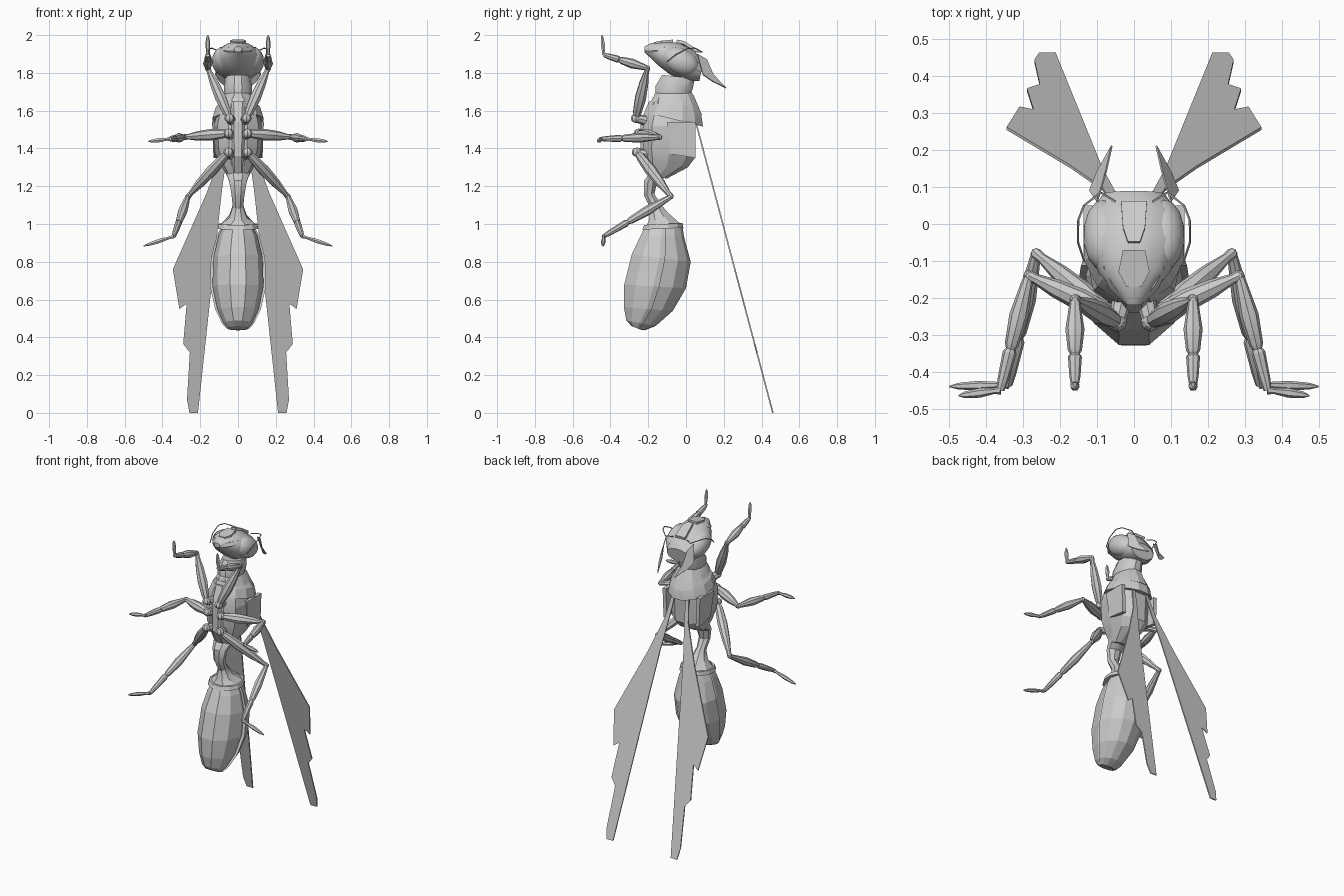
import bpy, bmesh, math
from mathutils import Vector, Matrix

grey = bpy.data.materials.new("body_grey")
grey.diffuse_color = (0.6, 0.6, 0.6, 1)


def finish(name, bm, smooth=0, mirror=False):
    if mirror:  # copy the part to the -x side
        geo = bmesh.ops.duplicate(bm, geom=bm.verts[:] + bm.edges[:] + bm.faces[:])["geom"]
        for v in geo:
            if isinstance(v, bmesh.types.BMVert):
                v.co.x *= -1
    bmesh.ops.recalc_face_normals(bm, faces=bm.faces[:])
    me = bpy.data.meshes.new(name)
    bm.to_mesh(me)
    bm.free()
    me.materials.append(grey)
    ob = bpy.data.objects.new(name, me)
    bpy.context.collection.objects.link(ob)
    if smooth:
        bpy.ops.object.select_all(action='DESELECT')
        ob.select_set(True)
        bpy.context.view_layer.objects.active = ob
        bpy.ops.object.shade_smooth_by_angle(angle=math.radians(smooth))
    return ob


def skin(bm, rings):
    vs = [[bm.verts.new(p) for p in r] for r in rings]
    n = len(vs[0])
    for a, b in zip(vs, vs[1:]):
        for i in range(n):
            j = (i + 1) % n
            bm.faces.new((a[i], a[j], b[j], b[i]))
    bm.faces.new(vs[0])
    bm.faces.new(vs[-1][::-1])


def loft(name, secs, sides=10, smooth=0, arc=None, power=1.0):
    """Each section: front y, front z, back y, back z, half width."""
    if arc:
        angs = [math.radians(arc + (360 - 2 * arc) * i / sides) for i in range(sides + 1)]
    else:
        angs = [2 * math.pi * (i + .5) / sides for i in range(sides)]
    rings = []
    for yf, zf, yb, zb, w in secs:
        ring = []
        for a in angs:
            c, s = math.cos(a), math.sin(a)
            c = math.copysign(abs(c) ** power, c)
            s = math.copysign(abs(s) ** power, s)
            t = (1 - c) / 2
            ring.append((w * s, yf + (yb - yf) * t, zf + (zb - zf) * t))
        rings.append(ring)
    bm = bmesh.new()
    skin(bm, rings)
    return finish(name, bm, smooth)


def limb(bm, a, b, prof, sides=8):
    """Tapered round bar from a to b; prof holds (fraction, radius)."""
    a, b = Vector(a), Vector(b)
    q = (b - a).to_track_quat('Z', 'Y')
    skin(bm, [[a.lerp(b, t) + q @ Vector((r * math.cos(k * 2 * math.pi / sides),
                                          r * math.sin(k * 2 * math.pi / sides), 0))
               for k in range(sides)] for t, r in prof])


def ball(bm, c, r, rot=None, u=10, v=6):
    m = Matrix.Translation(c) @ (rot or Matrix()) @ Matrix.Diagonal((*r, 1))
    bmesh.ops.create_uvsphere(bm, u_segments=u, v_segments=v, radius=1, matrix=m)


def plate(name, pts, offset, mirror=False):
    bm = bmesh.new()
    off = Vector(offset)
    skin(bm, [[Vector(p) - off for p in pts], [Vector(p) + off for p in pts]])
    return finish(name, bm, 0, mirror)


# Abdomen: belly, overlapping back shell and top rim
abdomen = [(-.22, .99, -.02, .995, .085), (-.245, .94, -.01, .93, .115),
           (-.295, .84, .025, .80, .145), (-.335, .68, 0, .66, .15),
           (-.335, .56, -.07, .54, .122), (-.32, .49, -.16, .46, .085),
           (-.29, .46, -.22, .437, .06)]
loft("belly", [(a, b, c - .01, d, w * .9) for a, b, c, d, w in abdomen], 10)
loft("back_shell", abdomen, 6, arc=98)
loft("abdomen_rim", [(-.235, .97, -.01, .98, .112), (-.225, .995, -.015, 1.005, .105)], 12)

# Waist
loft("waist", [(-.215, .995, -.02, 1.0, .10), (-.20, 1.02, -.09, 1.06, .05),
               (-.19, 1.08, -.135, 1.11, .03), (-.225, 1.15, -.165, 1.16, .037),
               (-.225, 1.23, -.15, 1.22, .05), (-.19, 1.28, -.08, 1.27, .07)], 8, 30)

# Thorax, collar plates and chest keel
loft("thorax", [(-.19, 1.26, -.10, 1.24, .055), (-.215, 1.32, .015, 1.30, .09),
                (-.23, 1.40, .05, 1.345, .12), (-.23, 1.52, .055, 1.52, .13),
                (-.21, 1.60, .06, 1.57, .11), (-.18, 1.67, .03, 1.66, .075)], 10, 20, power=.8)
loft("lower_collar", [(-.215, 1.59, .095, 1.515, .14), (-.19, 1.64, .085, 1.58, .122),
                      (-.17, 1.66, .06, 1.64, .09)], 12, 20)
loft("upper_collar", [(-.185, 1.645, .09, 1.575, .115), (-.17, 1.69, .045, 1.68, .078),
                      (-.16, 1.70, .03, 1.70, .065)], 12, 20)
loft("chest_keel", [(-.20, 1.27, -.10, 1.27, .05), (-.245, 1.36, -.12, 1.36, .05),
                    (-.245, 1.54, -.12, 1.54, .055), (-.20, 1.65, -.1, 1.64, .06)], 8)
plate("side_plate", [(.125, -.10, 1.54), (.125, .05, 1.54), (.118, .05, 1.35), (.112, -.08, 1.37)],
      (.012, 0, 0), True)
loft("neck", [(-.165, 1.69, .03, 1.69, .075), (-.165, 1.73, .04, 1.72, .078),
              (-.13, 1.79, .05, 1.77, .065)], 12, 30)

# Head with eyes, face plates and jaws
loft("head", [(-.22, 1.91, -.22, 1.94, .02), (-.19, 1.88, -.185, 1.958, .045),
              (-.15, 1.84, -.12, 1.968, .095), (-.08, 1.785, -.035, 1.96, .128),
              (.01, 1.755, .045, 1.92, .12), (.07, 1.755, .09, 1.85, .085)], 14, 35)
bm = bmesh.new()
ball(bm, (.078, -.03, 1.862), (.06, .105, .068), Matrix.Rotation(math.radians(-27), 4, 'X'), 14, 10)
finish("eyes", bm, 40, True)
plate("forehead_plate", [(-.035, .06, 1.915), (.035, .06, 1.915), (.03, -.01, 1.96),
                         (.016, -.05, 1.968), (-.016, -.05, 1.968), (-.03, -.01, 1.96)], (0, .002, .008))
plate("mouth_plate", [(-.03, -.07, 1.968), (.03, -.07, 1.968), (.042, -.13, 1.962),
                      (.02, -.17, 1.955), (-.02, -.17, 1.955), (-.042, -.13, 1.962)], (0, 0, .008))
bm = bmesh.new()
limb(bm, (.075, -.11, 1.92), (.015, -.215, 1.915), [(0, .02), (.5, .024), (1, .008)], 6)
finish("jaws", bm, 30, True)

# Thin feelers curving around the head, and ear-like flaps behind it
feeler = [(.05, .06, 1.91), (.09, .085, 1.91), (.135, .05, 1.93), (.151, .01, 1.93),
          (.151, -.05, 1.90), (.135, -.10, 1.86)]
bm = bmesh.new()
for a, b in zip(feeler, feeler[1:]):
    limb(bm, a, b, [(0, .0035), (1, .003)], 5)
finish("feelers", bm, 0, True)
plate("head_flaps", [(.10, .06, 1.90), (.085, .11, 1.87), (.075, .145, 1.79), (.06, .212, 1.72),
                     (.10, .14, 1.755), (.12, .09, 1.79)], (.002, .001, .002), True)

# Legs: hip, knee, ankle and toe of each pair
FEMUR = [(0, .014), (.12, .024), (.4, .031), (.7, .025), (.92, .014), (1, .016)]
TIBIA = [(0, .013), (.1, .017), (.35, .026), (.6, .019), (.64, .013), (.67, .019), (.9, .015), (1, .011)]
FOOT = [(0, .012), (.15, .008), (.5, .013), (.85, .009), (1, .002)]
legs = {"front_legs": [(.045, -.265, 1.56), (.16, -.205, 1.825), (.16, -.435, 1.895), (.16, -.445, 2.0)],
        "middle_legs": [(.05, -.25, 1.48), (.285, -.14, 1.46), (.362, -.45, 1.45), (.475, -.465, 1.437)],
        "rear_legs": [(.05, -.26, 1.38), (.265, -.08, 1.145), (.34, -.435, .935), (.5, -.44, .883)]}
for name, (hip, knee, ankle, toe) in legs.items():
    bm = bmesh.new()
    ball(bm, hip, (.027, .027, .025), u=8)
    limb(bm, (hip[0] * .6, -.18, hip[2] - .02), hip, [(0, .03), (1, .022)])
    limb(bm, hip, knee, FEMUR)
    ball(bm, knee, (.015, .015, .015), u=8)
    limb(bm, knee, ankle, TIBIA)
    limb(bm, ankle, toe, FOOT, 6)
    finish(name, bm, 30, True)

# Wings: thin notched sheets sloping backwards
outline = [(.04, 1.53), (.06, 1.53), (.085, 1.38), (.17, 1.155), (.345, .76), (.31, .55), (.272, .578),
           (.29, .365), (.255, .32), (.27, .07), (.257, 0), (.212, 0), (.085, 1.18), (.05, 1.42)]
plate("wings", [(x, .46 - .265 * z, z) for x, z in outline], (0, .004, 0), True)
